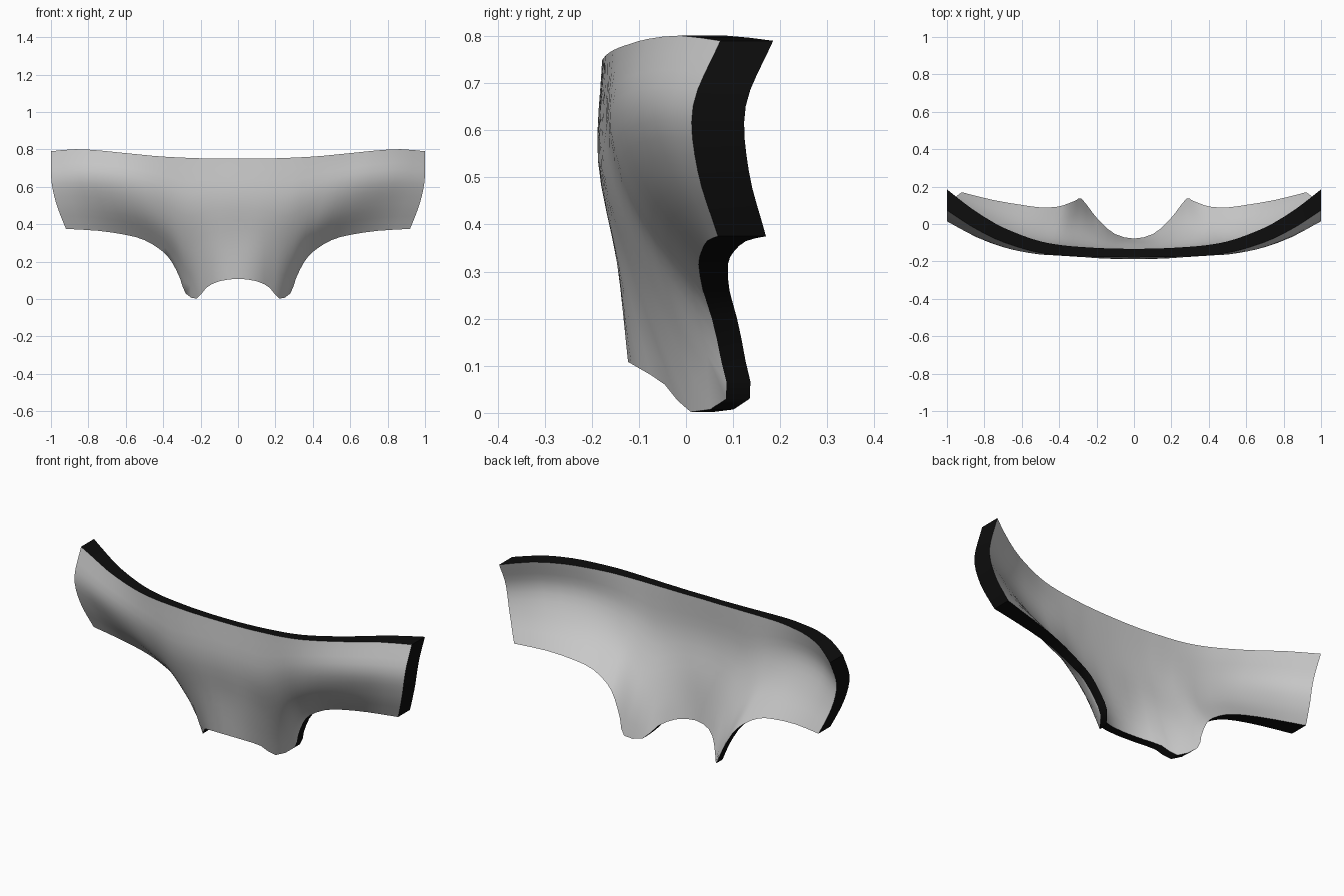
import bpy, bmesh, math

if "Cube" in bpy.data.objects:
    bpy.data.objects.remove(bpy.data.objects["Cube"])

# Right half of the front sheet, column by column from centre to wing tip
bot_x = [0, .1, .17, .22, .28, .31, .355, .41, .5, .6, .75, .92]
bot_y = [-.123, -.1, -.045, .01, .085, .075, .055, .036, .027, .033, .045, .068]
bot_z = [.108, .095, .06, .002, .03, .11, .2, .26, .315, .343, .365, .375]
low_y = [-.147, -.143, -.12, -.09, -.07, -.08, -.09, -.1, -.095, -.075, -.03, .025]
high_y = [-.187, -.185, -.18, -.173, -.166, -.163, -.162, -.16, -.147, -.122, -.068, .015]
top_x = [0, .1, .19, .25, .32, .38, .46, .54, .64, .74, .87, 1.0]
top_y = [-.178, -.177, -.176, -.174, -.172, -.169, -.161, -.146, -.117, -.08, -.012, .073]
top_z = [.75, .75, .752, .754, .757, .76, .766, .774, .784, .794, .801, .79]


def spline(p, t, even=False):
    """Cubic through evenly spaced values; even=True mirrors the start."""
    i = min(int(t), len(p) - 2)
    f = t - i
    a, b = p[i], p[i + 1]
    before = p[i - 1] if i else (p[1] if even else 2 * a - b)
    after = p[i + 2] if i + 2 < len(p) else 2 * b - a
    m0, m1 = (b - before) / 2, (after - a) / 2
    return ((2*f**3 - 3*f**2 + 1) * a + (f**3 - 2*f**2 + f) * m0
            + (3*f**2 - 2*f**3) * b + (f**3 - f**2) * m1)


def front_point(u, v):
    """u = signed column number, v = 0 at lower edge, 1 at top edge."""
    s, c = (-1 if u < 0 else 1), abs(u)
    get = lambda p: spline(p, c, True)
    bx = abs(spline(bot_x, c))
    tx = abs(spline(top_x, c))
    x = bx + (tx - bx) * v + .03 * math.sin(math.pi * v) * (c / 11) ** 4
    z = get(bot_z) * (1 - v) + get(top_z) * v
    y = spline([get(bot_y), get(low_y), get(high_y), get(top_y)], v * 3)
    return s * min(x, 1.0), y, max(z, 0)


SUB, ROWS = 2, 12
cols = 22 * SUB + 1
bm = bmesh.new()
front, back = [], []
for i in range(cols):
    u = i / SUB - 11
    f_col, b_col = [], []
    for j in range(ROWS + 1):
        x, y, z = front_point(u, j / ROWS)
        f_col.append(bm.verts.new((x, y, z)))
        b_col.append(bm.verts.new((x, y + .045 + .067 * x * x, z)))
    front.append(f_col)
    back.append(b_col)

# Front and back skins
for i in range(cols - 1):
    for j in range(ROWS):
        for g in (front, back):
            bm.faces.new((g[i][j], g[i+1][j], g[i+1][j+1], g[i][j+1]))

# Dark rim around the whole outline
loop = ([(i, 0) for i in range(cols)]
        + [(cols - 1, j) for j in range(1, ROWS + 1)]
        + [(i, ROWS) for i in range(cols - 2, -1, -1)]
        + [(0, j) for j in range(ROWS - 1, 0, -1)])
for (a, b), (c, d) in zip(loop, loop[1:] + loop[:1]):
    face = bm.faces.new((front[a][b], front[c][d], back[c][d], back[a][b]))
    face.material_index = 1
bmesh.ops.recalc_face_normals(bm, faces=bm.faces)

mesh = bpy.data.meshes.new("curved_panel")
bm.to_mesh(mesh)
bm.free()
panel = bpy.data.objects.new("curved_panel", mesh)
bpy.context.collection.objects.link(panel)

dark = bpy.data.materials.new("dark_rim")
dark.diffuse_color = (.004, .004, .004, 1)
dark.use_nodes = True
dark.node_tree.nodes["Principled BSDF"].inputs["Base Color"].default_value = dark.diffuse_color
mesh.materials.append(None)
mesh.materials.append(dark)

bpy.context.view_layer.objects.active = panel
panel.select_set(True)
bpy.ops.object.shade_smooth_by_angle(angle=math.radians(40))
